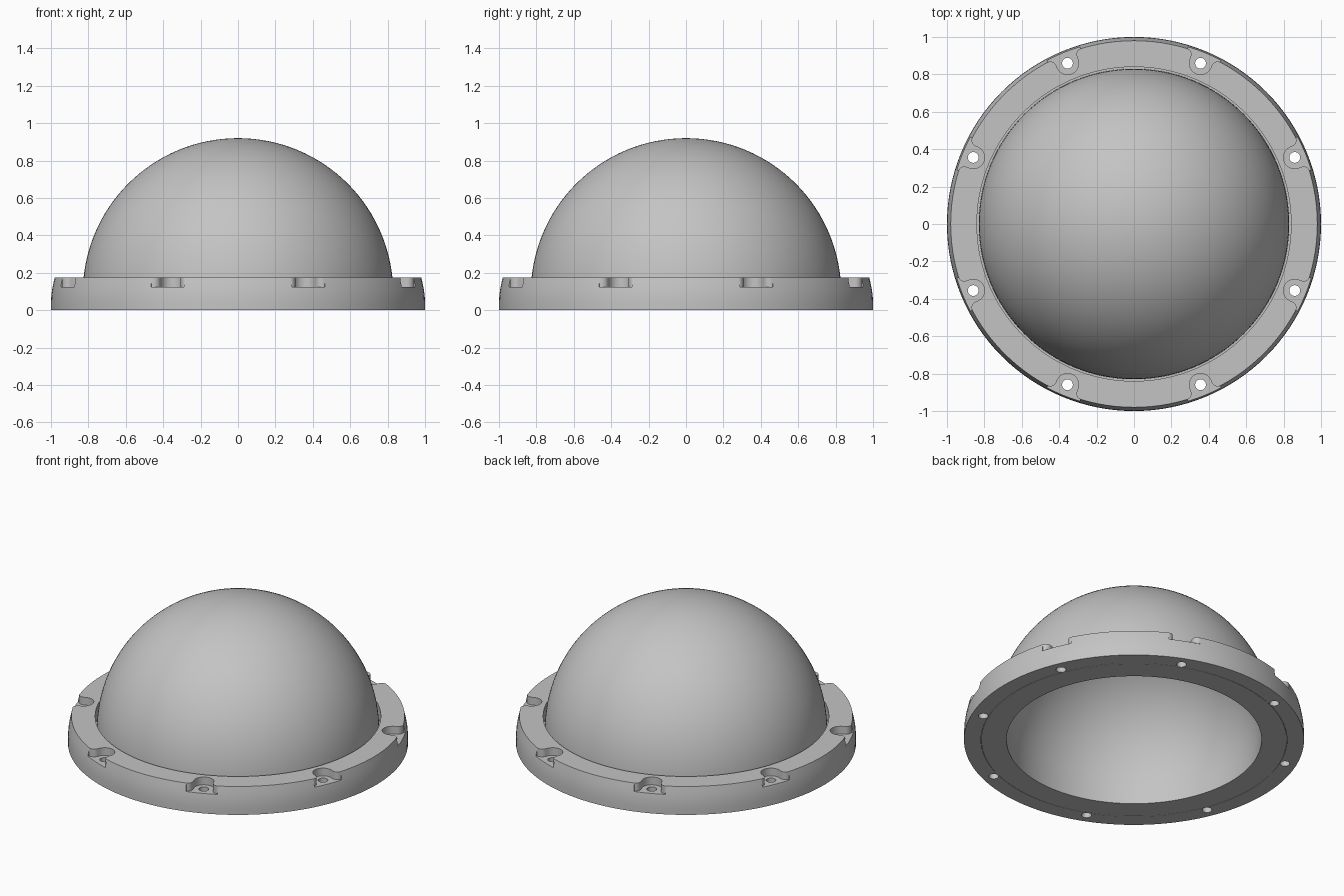
import bpy, bmesh
from math import sin, cos, pi, radians
from mathutils import Matrix, Vector

cube = bpy.data.objects.get("Cube")
if cube:
    bpy.data.objects.remove(cube, do_unlink=True)

SEGMENTS = 128
BOLTS = 8
BOLT_RADIUS = 0.93

grey = bpy.data.materials.new("plain grey")
grey.use_nodes = True
colour = (0.55, 0.55, 0.55, 1)
grey.diffuse_color = colour
grey.node_tree.nodes["Principled BSDF"].inputs["Base Color"].default_value = colour


def make_object(name, bm):
    bmesh.ops.recalc_face_normals(bm, faces=bm.faces)
    mesh = bpy.data.meshes.new(name)
    bm.to_mesh(mesh)
    bm.free()
    mesh.materials.append(grey)
    obj = bpy.data.objects.new(name, mesh)
    bpy.context.collection.objects.link(obj)
    return obj


def lathe(name, profile, closed):
    """Turn an (r, z) profile about the z axis."""
    bm = bmesh.new()
    verts = [bm.verts.new((r, 0, z)) for r, z in profile]
    edges = [bm.edges.new(pair) for pair in zip(verts, verts[1:])]
    if closed:
        edges.append(bm.edges.new((verts[-1], verts[0])))
    bmesh.ops.spin(bm, geom=verts + edges, cent=(0, 0, 0), axis=(0, 0, 1),
                   angle=2 * pi, steps=SEGMENTS, use_merge=True)
    bmesh.ops.remove_doubles(bm, verts=bm.verts, dist=0.0001)
    return make_object(name, bm)


def bolt_cutter(name, outline, bottom, top):
    """Extruded outline repeated at every bolt position."""
    bm = bmesh.new()
    for i in range(BOLTS):
        turn = Matrix.Rotation((i + 0.5) * 2 * pi / BOLTS, 4, 'Z')
        face = bm.faces.new([bm.verts.new(turn @ Vector((x, y, bottom)))
                             for x, y in outline])
        grown = bmesh.ops.extrude_face_region(bm, geom=[face])
        moved = [v for v in grown["geom"] if isinstance(v, bmesh.types.BMVert)]
        bmesh.ops.translate(bm, verts=moved, vec=(0, 0, top - bottom))
    obj = make_object(name, bm)
    obj.hide_render = True
    return obj


def select_only(obj):
    bpy.ops.object.select_all(action='DESELECT')
    obj.select_set(True)
    bpy.context.view_layer.objects.active = obj


def cut(obj, cutter):
    mod = obj.modifiers.new("cut", 'BOOLEAN')
    mod.operation = 'DIFFERENCE'
    mod.solver = 'EXACT'
    mod.object = cutter
    select_only(obj)
    bpy.ops.object.modifier_apply(modifier=mod.name)
    bpy.data.objects.remove(cutter, do_unlink=True)


def arc(radius, cx, cy, start, end, steps):
    angles = [radians(start + (end - start) * i / steps) for i in range(steps + 1)]
    return [(cx + radius * cos(a), cy + radius * sin(a)) for a in angles]


# Clamp ring with a bowed outer wall and a recess for the dome flange
ring = lathe("clamp_ring", [
    (0.84, 0.175), (0.98, 0.175), (0.987, 0.145), (0.993, 0.115), (0.998, 0.08),
    (1.0, 0.04), (1.0, 0), (0.9, 0), (0.9, 0.09), (0.84, 0.09)], True)

# Bolt pockets: round inside, flaring towards the rim
flare = arc(0.035, BOLT_RADIUS + 0.012, 0.095, -90, 0, 6)
side = [(BOLT_RADIUS, 0.06)] + flare + [(1.1, 0.095)]
back = arc(0.06, BOLT_RADIUS, 0, 90, 270, 20)[1:-1]
pocket = side[::-1] + back + [(x, -y) for x, y in side]
cut(ring, bolt_cutter("pocket_cutter", pocket, 0.125, 0.3))

# Through holes for the bolts
hole = arc(0.029, BOLT_RADIUS, 0, 0, 345, 23)
cut(ring, bolt_cutter("hole_cutter", hole, -0.1, 0.3))

# Hollow dome with a flat flange under the ring
outer = arc(0.83, 0, 0.09, 0, 90, 32)
inner = arc(0.75, 0, 0.09, 90, 0, 32)
dome = lathe("dome", [(0.75, 0), (0.898, 0), (0.898, 0.088), (0.83, 0.088)]
             + outer + inner + [(0.75, 0)], False)

for part in (ring, dome):
    select_only(part)
    bpy.ops.object.shade_smooth_by_angle(angle=radians(25))
